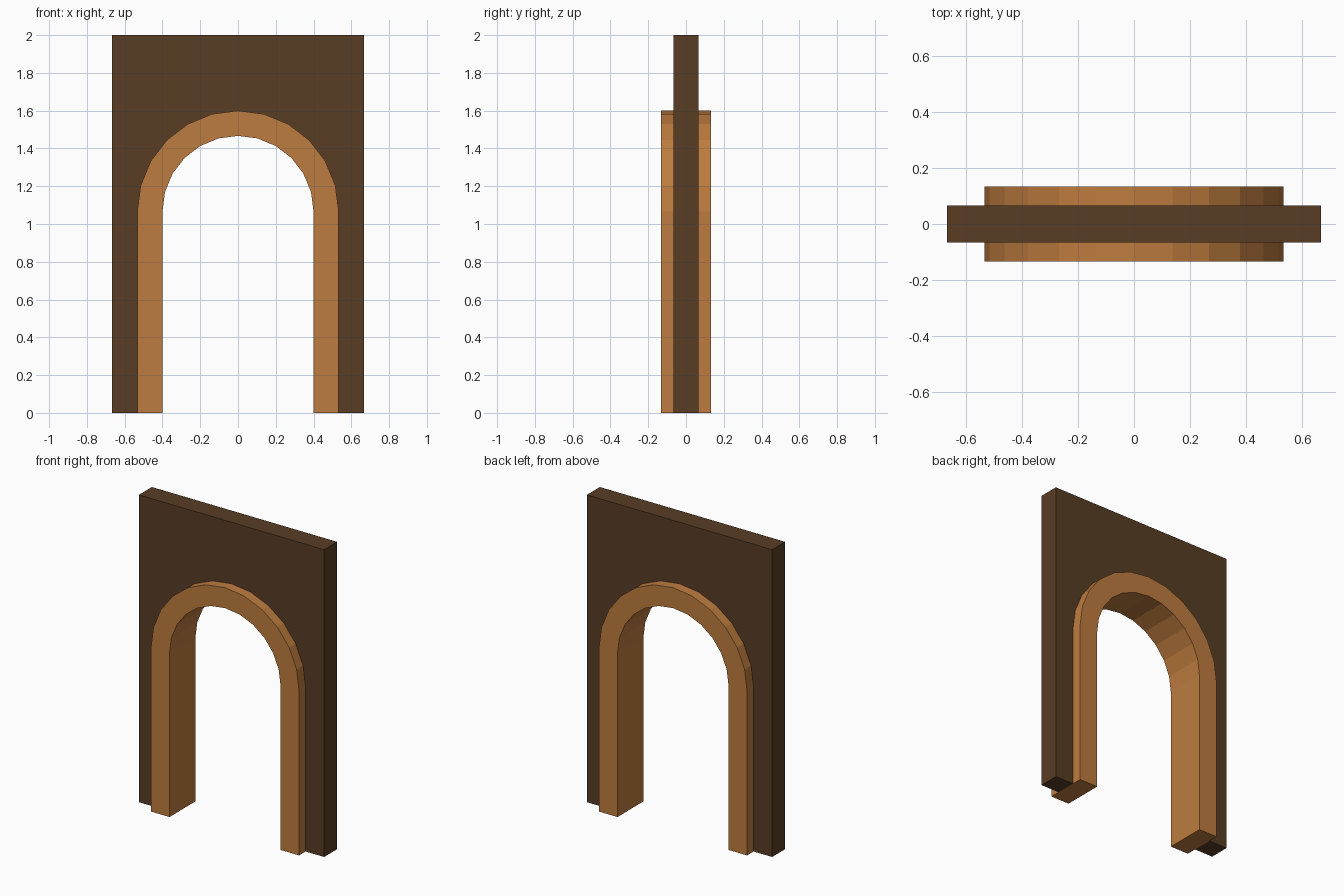
import bpy, bmesh, math

if "Cube" in bpy.data.objects:
    bpy.data.objects.remove(bpy.data.objects["Cube"])

HALF_W, HEIGHT = 0.667, 2.0
WALL_D, TRIM_D = 0.0667, 0.1333      # half depths
R_OUT, R_IN, SPRING = 0.5333, 0.4, 1.0667
STEPS = 12


def material(name, rgb):
    m = bpy.data.materials.new(name)
    m.diffuse_color = (*rgb, 1)
    m.use_nodes = True
    m.node_tree.nodes["Principled BSDF"].inputs["Base Color"].default_value = m.diffuse_color
    return m


def arch(r):
    """Arch outline from left foot, over the top, to right foot."""
    pts = [(-r, 0)]
    for i in range(STEPS + 1):
        a = math.pi * (1 - i / STEPS)
        pts.append((r * math.cos(a), SPRING + r * math.sin(a)))
    return pts + [(r, 0)]


def band(name, inner, outer, half_depth, mat):
    """Solid between two open outlines, extruded along y."""
    bm = bmesh.new()
    a = [bm.verts.new((x, -half_depth, z)) for x, z in inner]
    b = [bm.verts.new((x, -half_depth, z)) for x, z in outer]
    face = bm.faces.new(a + b[::-1])
    ext = bmesh.ops.extrude_face_region(bm, geom=[face], use_keep_orig=True)
    moved = [v for v in ext["geom"] if isinstance(v, bmesh.types.BMVert)]
    bmesh.ops.translate(bm, verts=moved, vec=(0, 2 * half_depth, 0))
    bmesh.ops.recalc_face_normals(bm, faces=bm.faces[:])
    me = bpy.data.meshes.new(name)
    bm.to_mesh(me)
    bm.free()
    me.materials.append(mat)
    ob = bpy.data.objects.new(name, me)
    bpy.context.collection.objects.link(ob)
    return ob


# Wall panel with an arched opening
corners = [(-HALF_W, 0), (-HALF_W, HEIGHT), (HALF_W, HEIGHT), (HALF_W, 0)]
band("wall", arch(R_OUT), corners, WALL_D, material("dark brown", (0.098, 0.047, 0.0185)))

# Thicker trim lining the opening
band("arch_trim", arch(R_IN), arch(R_OUT), TRIM_D, material("light wood", (0.515, 0.202, 0.05)))
